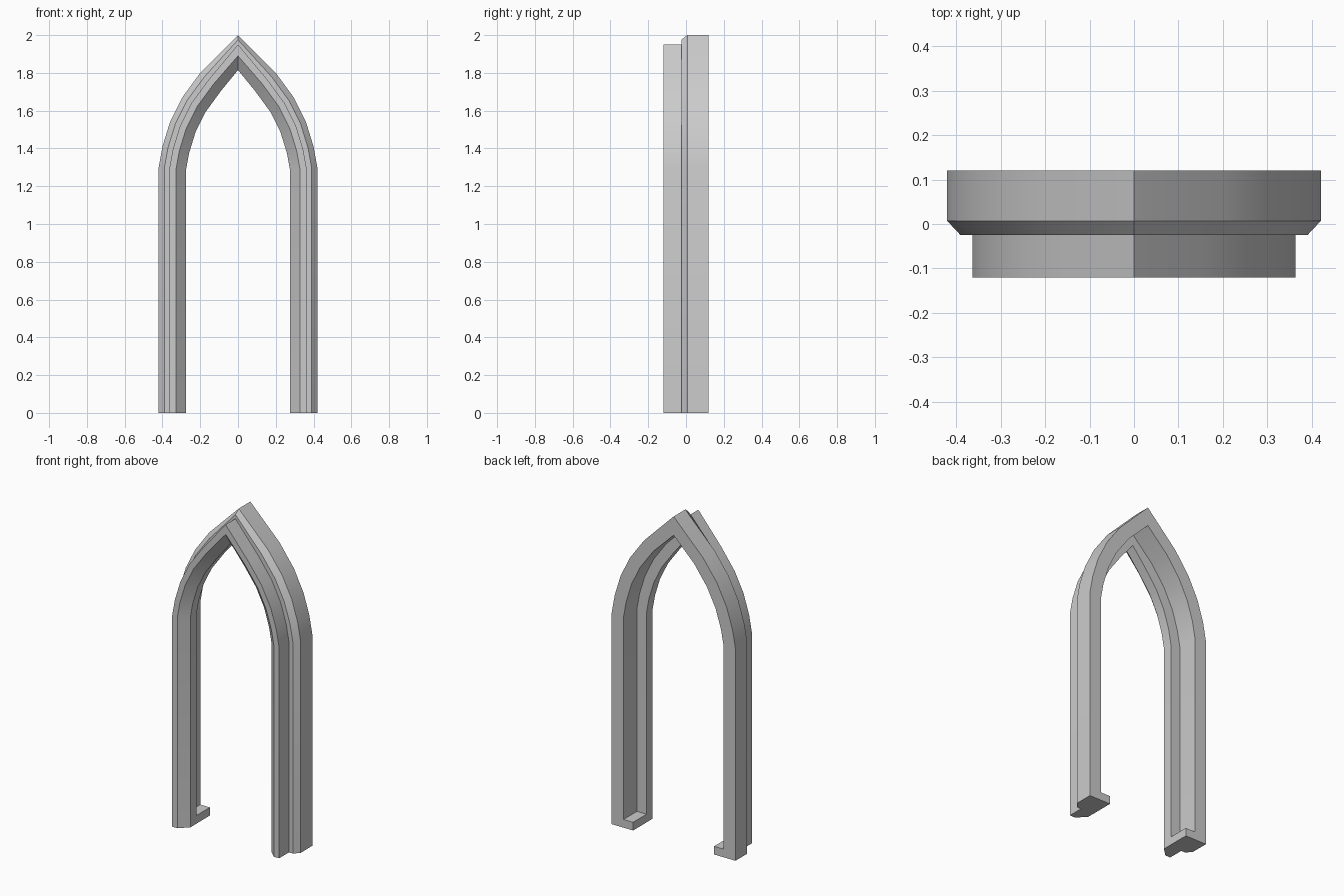
import bpy, bmesh
from mathutils import Vector

if "Cube" in bpy.data.objects:
    bpy.data.objects.remove(bpy.data.objects["Cube"])

# Outer edge of the right half, from floor to pointed apex (x, z)
PATH = [Vector(p) for p in ((0.42, 0), (0.42, 1.30), (0.40, 1.41), (0.36, 1.54),
                            (0.295, 1.67), (0.20, 1.80), (0, 2.0))]

# Moulding section: (inset from outer edge, y, height reached at the apex)
SECTION = [(0, 0.12, 2.0), (0, 0.007, 2.0), (0.03, -0.025, 1.975), (0.057, -0.025, 1.95),
           (0.057, -0.12, 1.95), (0.092, -0.12, 1.89), (0.145, -0.07, 1.815),
           (0.145, -0.01, 1.815), (0.08, -0.01, 1.885), (0.08, 0.12, 1.885)]


def inset(i, d):
    """Mitred inward offset of path point i by distance d."""
    def normal(a, b):
        t = (b - a).normalized()
        return Vector((-t.y, t.x))
    n1 = normal(PATH[max(i - 1, 0)], PATH[max(i, 1)])
    n2 = normal(PATH[i], PATH[i + 1])
    m = (n1 + n2).normalized()
    return PATH[i] + m * (d / m.dot(n1))


def finish(bm, name):
    bmesh.ops.recalc_face_normals(bm, faces=bm.faces[:])
    mesh = bpy.data.meshes.new(name)
    bm.to_mesh(mesh)
    bm.free()
    obj = bpy.data.objects.new(name, mesh)
    bpy.context.collection.objects.link(obj)
    return obj


# Arch frame: section swept up one leg, over the apex and down the other
rings = []
for i in range(len(PATH) - 1):
    ring = []
    for d, y, top in SECTION:
        p = inset(i, d)
        ring.append((p.x, y, p.y))
    rings.append(ring)
apex = [(0, y, top) for d, y, top in SECTION]
left = [[(-x, y, z) for x, y, z in r] for r in reversed(rings)]

bm = bmesh.new()
vert_rings = [[bm.verts.new(c) for c in r] for r in rings + [apex] + left]
n = len(SECTION)
for a, b in zip(vert_rings, vert_rings[1:]):
    for k in range(n):
        bm.faces.new((a[k], a[(k + 1) % n], b[(k + 1) % n], b[k]))
bm.faces.new(vert_rings[0])
bm.faces.new(vert_rings[-1])
frame = finish(bm, "arch_frame")
bpy.context.view_layer.objects.active = frame
frame.select_set(True)
bpy.ops.object.shade_smooth_by_angle(angle=0.52)

# Small feet closing the rear rebate at the floor
for side, name in ((1, "right_foot"), (-1, "left_foot")):
    bm = bmesh.new()
    bmesh.ops.create_cube(bm, size=1)
    for v in bm.verts:
        v.co = (side * (0.3075 + v.co.x * 0.065), 0.055 + v.co.y * 0.13, 0.025 + v.co.z * 0.05)
    finish(bm, name)
